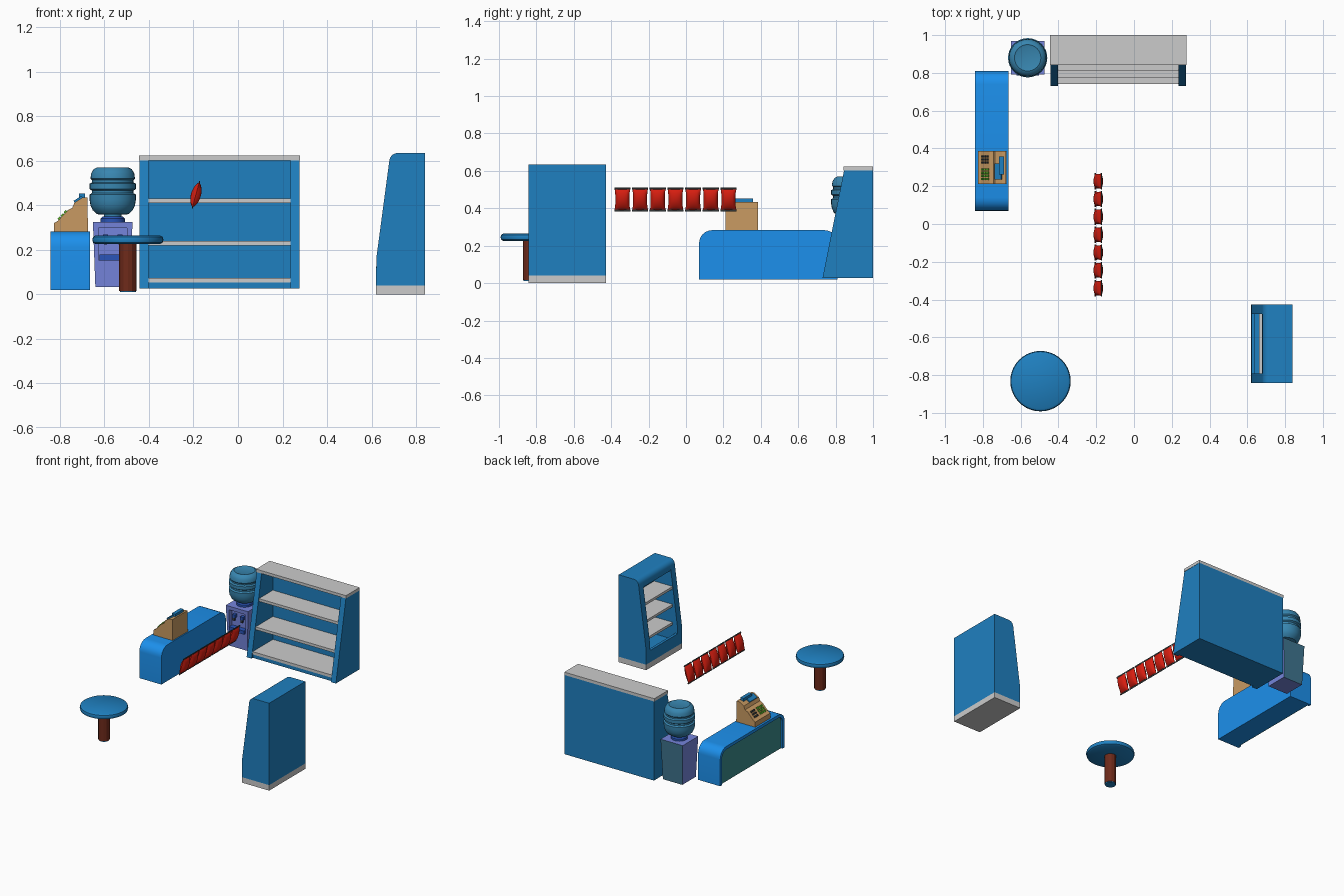
import bpy, bmesh, math

if "Cube" in bpy.data.objects:
    bpy.data.objects.remove(bpy.data.objects["Cube"])

def mat(name, hexa):
    m = bpy.data.materials.new(name)
    c = [int(hexa[i:i + 2], 16) / 255 for i in (0, 2, 4)]
    m.diffuse_color = [v / 12.92 if v < .04 else ((v + .055) / 1.055) ** 2.4 for v in c] + [1]
    m.use_nodes = True
    m.node_tree.nodes["Principled BSDF"].inputs["Base Color"].default_value = m.diffuse_color
    return m

BLUE, COUNTER = mat("blue", "1F80C0"), mat("bright_blue", "1C90EC")
TEAL, PURPLE = mat("teal", "3A8C8C"), mat("purple", "7585DC")
BACK, BOTTLE = mat("dull_blue", "3F7590"), mat("bottle_blue", "3886B0")
NAVY, TAN = mat("navy", "2A55B8"), mat("tan", "C89A62")
GREEN, RED = mat("green", "5FB82C"), mat("red", "D81E10")
DARK, WOOD = mat("charcoal", "3A3F40"), mat("wood", "6E2A1A")

def finish(name, bm, m=None, smooth=0):
    bmesh.ops.recalc_face_normals(bm, faces=bm.faces)
    me = bpy.data.meshes.new(name)
    bm.to_mesh(me)
    bm.free()
    ob = bpy.data.objects.new(name, me)
    bpy.context.collection.objects.link(ob)
    if m:
        me.materials.append(m)
    if smooth:
        bpy.ops.object.select_all(action='DESELECT')
        ob.select_set(True)
        bpy.context.view_layer.objects.active = ob
        bpy.ops.object.shade_smooth_by_angle(angle=math.radians(smooth))
    return ob

def prism(name, pts, axis, a, b, m=None, smooth=0):
    """Extrude a 2D outline along x (points are y,z) or y (points are x,z)."""
    bm = bmesh.new()
    put = (lambda p, t: (t, p[0], p[1])) if axis == 'x' else (lambda p, t: (p[0], t, p[1]))
    A, B = [[bm.verts.new(put(p, t)) for p in pts] for t in (a, b)]
    bm.faces.new(A)
    bm.faces.new(B)
    for i in range(len(pts)):
        j = (i + 1) % len(pts)
        bm.faces.new((A[i], A[j], B[j], B[i]))
    return finish(name, bm, m, smooth)

def box(name, x, y, z, m=None):
    return prism(name, [(x[0], z[0]), (x[1], z[0]), (x[1], z[1]), (x[0], z[1])], 'y', y[0], y[1], m)

def tilted(name, c, size, ang, m):
    h = [s / 2 for s in size]
    ob = box(name, (-h[0], h[0]), (-h[1], h[1]), (-h[2], h[2]), m)
    ob.location, ob.rotation_euler = c, (0, -ang, 0)
    return ob

def lathe(name, prof, c, m, n=32, smooth=35):
    bm = bmesh.new()
    vs = [bm.verts.new((r, 0, z)) for r, z in prof]
    es = [bm.edges.new(e) for e in zip(vs, vs[1:])]
    bmesh.ops.spin(bm, geom=vs + es, cent=(0, 0, 0), axis=(0, 0, 1), angle=2 * math.pi, steps=n)
    bmesh.ops.remove_doubles(bm, verts=bm.verts, dist=1e-5)
    ob = finish(name, bm, m, smooth)
    ob.location = (c[0], c[1], 0)
    return ob

def arc(cx, cz, r, a0, a1, n=6):
    return [(cx + r * math.cos(math.radians(a0 + (a1 - a0) * i / n)),
             cz + r * math.sin(math.radians(a0 + (a1 - a0) * i / n))) for i in range(n + 1)]

# Shelf unit: sloped sides, back, kick board, top slab and three shelves
front = lambda z: .73 + .115 * (z - .027) / .575
for n, x in (("left", -.442), ("right", .236)):
    prism(f"shelf_side_{n}", [(.73, .027), (1, .027), (1, .602), (.845, .602)], 'x', x, x + .04, BLUE)
box("shelf_back", (-.402, .236), (.975, 1), (.027, .602), BLUE)
box("shelf_kick_board", (-.402, .236), (.745, .975), (.027, .053), BLUE)
box("shelf_top", (-.445, .278), (.843, 1), (.602, .623))
for i, z in enumerate((.053, .22, .411)):
    box(f"shelf_board_{i}", (-.402, .236), (front(z) + .007, .975), (z, z + .02))

# Open display cooler facing -x
curve = arc(.718, .597, .038, 172, 90)
side = [(.84, .04), (.84, .635)] + curve[::-1] + [(.622, .165), (.62, .04)]
for n, y in (("front", -.842), ("rear", -.477)):
    prism(f"cooler_side_{n}", side, 'y', y, y + .05, BLUE, 30)
cy = (-.792, -.477)
prism("cooler_top", [(.84, .575), (.84, .635)] + curve[::-1] + [(.677, .57)], 'y', *cy, BLUE, 30)
box("cooler_back", (.81, .84), cy, (.04, .575), BLUE)
prism("cooler_tray", [(.62, .04), (.81, .04), (.81, .075), (.64, .075), (.64, .125), (.621, .125)], 'y', *cy, BLUE)
box("cooler_base", (.62, .84), (-.842, -.427), (0, .04))
for i, z in enumerate((.18, .31, .44)):
    box(f"cooler_shelf_{i}", (.662, .81), cy, (z, z + .018))

# Counter: rounded block with a recessed panel on the -x side
def arch(o):
    r = .07 - o
    return [(.81 - o, .02)] + arc(.74, .213, r, 0, 90) + arc(.14, .213, r, 90, 180) + [(.07 + o, .02)]
prism("counter_body", arch(0), 'x', -.825, -.665, COUNTER, 30)
prism("counter_frame", arch(0) + arch(.022)[::-1], 'x', -.842, -.825, COUNTER, 30)
prism("counter_panel", arch(.022), 'x', -.829, -.824, TEAL, 30)

# Cash register with keys, display and receipt slot
prism("register_body", [(-.827, .283), (-.827, .32), (-.81, .33), (-.765, .378), (-.745, .388),
      (-.735, .412), (-.7, .434), (-.677, .434), (-.674, .283)], 'y', .212, .386, TAN)
sl = math.atan2(.048, .045)
def on_slope(t):
    return -.81 + .045 * t - .002, .33 + .048 * t + .002
for i in range(3):
    for j in range(4):
        x, z = on_slope(.2 + .3 * i)
        tilted("green_key", (x, .238 + .017 * j, z), (.015, .012, .008), sl, GREEN)
for i in range(3):
    for j in range(3):
        x, z = on_slope(.2 + .3 * i)
        tilted("dark_key", (x, .325 + .016 * j, z), (.013, .011, .008), sl, DARK)
tilted("register_display", (-.718, .277, .426), (.042, .085, .012), .55, BLUE)
box("register_printer", (-.715, -.688), (.262, .358), (.43, .452), BLUE)

# Water dispenser body: tapered box with an alcove
wc = (-.563, .88)
bm = bmesh.new()
lo, hi = [[bm.verts.new((wc[0] + sx * a, wc[1] + sy * a, z)) for sx, sy in
          ((-1, -1), (1, -1), (1, 1), (-1, 1))] for a, z in ((.078, .033), (.089, .325))]
bm.faces.new(lo)
bm.faces.new(hi)
for i in range(4):
    f = bm.faces.new((lo[i], lo[i - 1], hi[i - 1], hi[i]))
    f.material_index = 1 if i == 3 else 0
body = finish("dispenser_body", bm, PURPLE)
body.data.materials.append(BACK)
cut = box("alcove_cutter", (wc[0] - .064, wc[0] + .064), (.76, .825), (.155, .298))
cut.hide_render = True
mod = body.modifiers.new("alcove", 'BOOLEAN')
mod.object, mod.operation, mod.solver = cut, 'DIFFERENCE', 'EXACT'
bpy.context.view_layer.objects.active = body
bpy.ops.object.modifier_apply(modifier="alcove")
bpy.data.objects.remove(cut)
box("drip_tray", (wc[0] - .06, wc[0] + .06), (.787, .826), (.152, .178), NAVY)
for s in (-1, 1):
    x = wc[0] + s * .032
    box("tap", (x - .011, x + .011), (.798, .826), (.245, .268), NAVY)
    box("tap_spout", (x - .007, x + .007), (.798, .812), (.225, .246), DARK)

# Dispenser collar and ribbed bottle
lathe("collar", [(0, .32), (.055, .32), (.055, .34), (.045, .35), (0, .35)], wc, NAVY)
lathe("bottle", [(0, .34), (.04, .34), (.04, .358), (.07, .36), (.09, .378), (.1, .4), (.104, .425),
      (.104, .448), (.093, .455), (.093, .466), (.104, .473), (.104, .497), (.093, .503),
      (.093, .513), (.1, .52), (.097, .543), (.086, .562), (.07, .57), (.062, .567), (0, .567)], wc, BOTTLE)

# Round table
tc = (-.495, -.832)
lathe("table_top", [(0, .226), (.145, .226), (.156, .232), (.16, .245), (.156, .258), (.145, .265), (0, .265)], tc, BLUE, 40)
lathe("table_leg", [(0, .016), (.039, .016), (.039, .23), (0, .23)], tc, WOOD, 12, 0)
lathe("table_foot", [(0, .01), (.036, .01), (.036, .018), (0, .018)], tc, BLUE, 12, 0)

# Row of seven snack bags with dark crimped ends
def bag(y):
    bm = bmesh.new()
    U, V = 10, 12
    def point(i, j, s):
        u, v = 2 * i / U - 1, 2 * j / V - 1
        t = .022 * max(0, 1 - v * v) ** .8 * max(0, 1 - u * u) ** .4 + .0005
        return s * t, u * (.043 - .005 * (1 - v ** 4)), v * .059
    for s in (-1, 1):
        g = [[bm.verts.new(point(i, j, s)) for j in range(V + 1)] for i in range(U + 1)]
        for i in range(U):
            for j in range(V):
                bm.faces.new((g[i][j], g[i + 1][j], g[i + 1][j + 1], g[i][j + 1]))
    bmesh.ops.remove_doubles(bm, verts=bm.verts, dist=.0012)
    ob = finish("snack_bag", bm, RED, 50)
    ob.location, ob.rotation_euler = (-.189, y, .447), (0, .27, 0)
    for s in (-1, 1):
        d = s * .0605
        tilted("bag_crimp", (-.189 + d * math.sin(.27), y, .447 + d * math.cos(.27)), (.004, .087, .009), -.27, DARK)
for k in range(7):
    bag(.227 - .0945 * k)
